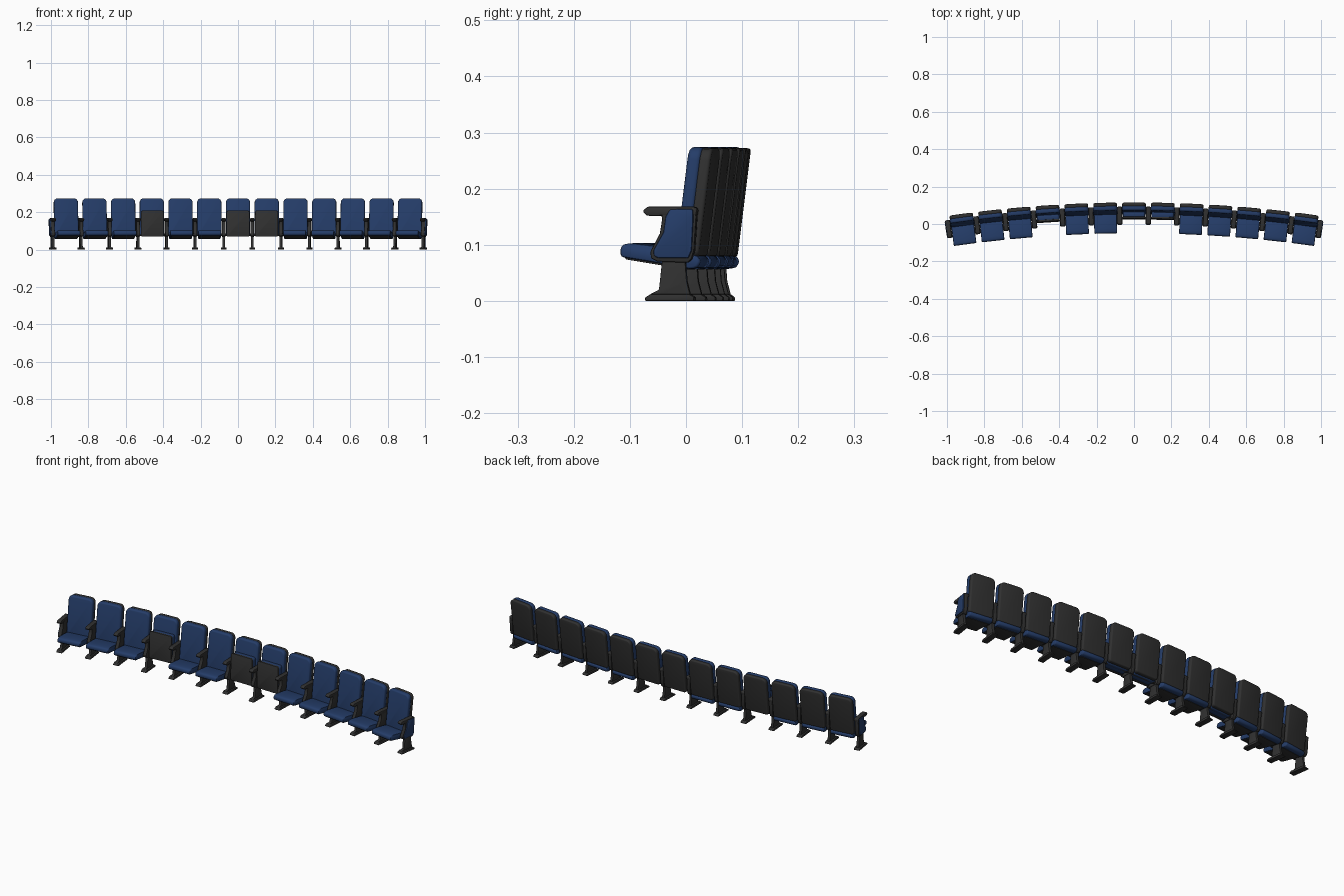
import bpy, bmesh, math
from mathutils import Matrix, Vector

if "Cube" in bpy.data.objects:
    bpy.data.objects.remove(bpy.data.objects["Cube"])

R = 6.85                      # radius of the curved row
PITCH = 0.152 / R             # angle between neighbouring seats
FOLDED = {-3, 0, 1}           # seats that are tipped up


def material(name, col):
    m = bpy.data.materials.new(name)
    m.diffuse_color = (*col, 1)
    m.use_nodes = True
    m.node_tree.nodes["Principled BSDF"].inputs["Base Color"].default_value = m.diffuse_color
    return m


blue = material("blue_fabric", (0.018, 0.046, 0.14))
dark = material("dark_plastic", (0.030, 0.030, 0.030))


def prism(name, pts, axis, lo, hi, mat, bevel=0.003, slope=0.0, seg=2):
    """Extrude a profile: axis 'X' takes (y, z) points, 'Y' takes (x, z)."""
    bm = bmesh.new()
    if axis == 'X':
        a = [bm.verts.new((lo, p, q)) for p, q in pts]
    else:
        a = [bm.verts.new((p, lo, q)) for p, q in pts]
    f = bm.faces.new(a)
    r = bmesh.ops.extrude_face_region(bm, geom=[f])
    d = Vector((hi - lo, 0, 0)) if axis == 'X' else Vector((0, hi - lo, 0))
    bmesh.ops.translate(bm, vec=d, verts=[v for v in r['geom'] if isinstance(v, bmesh.types.BMVert)])
    bmesh.ops.recalc_face_normals(bm, faces=bm.faces[:])
    if bevel:
        edges = [e for e in bm.edges if e.calc_face_angle(0) > 0.45]
        bmesh.ops.bevel(bm, geom=edges, offset=bevel, segments=seg, profile=0.5,
                        affect='EDGES', clamp_overlap=True)
    for v in bm.verts:            # lean backwards with height
        v.co.y += slope * (v.co.z - 0.08)
    me = bpy.data.meshes.new(name)
    bm.to_mesh(me)
    bm.free()
    me.materials.append(mat)
    me.shade_smooth()
    me.set_sharp_from_angle(angle=math.radians(40))
    return me


def rounded(w, z0, z1, rb, rt, n=4):
    """Rounded rectangle, half width w, bottom and top corner radii."""
    out = []
    for sx, z, r, start in ((1, z0, rb, -90), (1, z1, rt, 0), (-1, z1, rt, 90), (-1, z0, rb, 180)):
        cx = sx * (w - r)
        cz = z + r if z == z0 else z - r
        for i in range(n + 1):
            t = math.radians(start + 90 * i / n)
            out.append((cx + r * math.cos(t), cz + r * math.sin(t)))
    return out


def place(name, mesh, angle, mirror=False):
    o = bpy.data.objects.new(name, mesh)
    bpy.context.collection.objects.link(o)
    o.matrix_world = (Matrix.Translation((0, -R, 0)) @ Matrix.Rotation(-angle, 4, 'Z')
                      @ Matrix.Translation((0, R, 0)))
    if mirror:
        o.matrix_world = o.matrix_world @ Matrix.Rotation(0, 4, 'Z') @ Matrix.Scale(-1, 4, (1, 0, 0))
    return o


# backrest: blue cushion in front, dark shell behind
back_cushion = prism("back_cushion", rounded(0.065, 0.074, 0.274, 0.012, 0.022), 'Y',
                     0.050, 0.074, blue, 0.007, 0.125, 3)
back_shell = prism("back_shell", rounded(0.063, 0.078, 0.272, 0.012, 0.022), 'Y',
                   0.070, 0.092, dark, 0.006, 0.125, 3)

# open seat: cushion with a dropped rear edge, dark board underneath
pan = [(-0.048, 0.078), (-0.050, 0.092), (-0.044, 0.101), (-0.025, 0.103), (0.04, 0.095),
       (0.075, 0.086), (0.091, 0.080), (0.096, 0.070), (0.090, 0.059), (0.075, 0.057), (0.02, 0.067)]
seat_cushion = prism("seat_cushion", pan, 'X', -0.061, 0.061, blue, 0.005)
board = [(-0.040, 0.080), (0.02, 0.071), (0.07, 0.062), (0.07, 0.056), (0.02, 0.064), (-0.040, 0.074)]
seat_board = prism("seat_board", board, 'X', -0.055, 0.055, dark, 0.001)

# tipped-up seat: dark board faces forward
fold_cushion = prism("folded_cushion", rounded(0.060, 0.074, 0.206, 0.008, 0.012), 'Y',
                     0.031, 0.060, blue, 0.005, 0.04)
fold_board = prism("folded_board", rounded(0.061, 0.070, 0.209, 0.006, 0.010), 'Y',
                   0.024, 0.034, dark, 0.002, 0.04)

# stand: foot, column, side panel and armrest
column = [(0.024, 0.020), (0.030, 0.075), (0.071, 0.075), (0.074, 0.035), (0.080, 0.012),
          (0.080, 0.0), (0.008, 0.0), (0.008, 0.012)]
leg = prism("leg", column, 'X', -0.007, 0.007, dark, 0.0015)
foot_pts = [(0.0, 0), (0.0, 0.006), (0.010, 0.012), (0.080, 0.012), (0.088, 0.006), (0.088, 0)]
foot = prism("foot", foot_pts, 'X', -0.015, 0.015, dark, 0.002)
panel_pts = [(0.022, 0.070), (0.010, 0.076), (0.009, 0.088), (0.026, 0.120), (0.030, 0.145),
             (0.028, 0.160), (0.090, 0.166), (0.092, 0.150), (0.088, 0.090), (0.083, 0.074), (0.076, 0.068)]
panel = prism("side_panel", panel_pts, 'X', -0.009, 0.009, dark, 0.002)
arm_pts = [(-0.005, 0.160), (0.004, 0.168), (0.088, 0.168), (0.093, 0.164), (0.092, 0.152),
           (0.030, 0.152), (0.016, 0.151), (0.002, 0.152)]
arm = prism("armrest", arm_pts, 'X', -0.012, 0.012, dark, 0.003)
# end units: thicker dark frame with a blue pad outside
frame = prism("end_frame", panel_pts, 'X', -0.008, 0.011, dark, 0.003)
pad_pts = [(0.024, 0.076), (0.016, 0.080), (0.015, 0.090), (0.033, 0.122), (0.037, 0.150),
           (0.045, 0.163), (0.086, 0.164), (0.087, 0.148), (0.084, 0.090), (0.078, 0.076)]
pad = prism("end_pad", pad_pts, 'X', 0.006, 0.0155, blue, 0.003)
# beam linking the stands behind each seat
beam = prism("beam", [(0.056, 0.074), (0.068, 0.074), (0.068, 0.086), (0.056, 0.086)], 'X',
             -0.076, 0.076, dark, 0.002)

for i in range(-6, 7):
    a = i * PITCH
    place("back_cushion", back_cushion, a)
    place("back_shell", back_shell, a)
    place("beam", beam, a)
    if i in FOLDED:
        place("folded_cushion", fold_cushion, a)
        place("folded_board", fold_board, a)
    else:
        place("seat_cushion", seat_cushion, a)
        place("seat_board", seat_board, a)

for i in range(14):
    a = (i - 6.5) * PITCH
    place("leg", leg, a)
    place("foot", foot, a)
    place("armrest", arm, a)
    if i in (0, 13):
        place("end_frame", frame, a, i == 0)
        place("end_pad", pad, a, i == 0)
    else:
        place("side_panel", panel, a)
